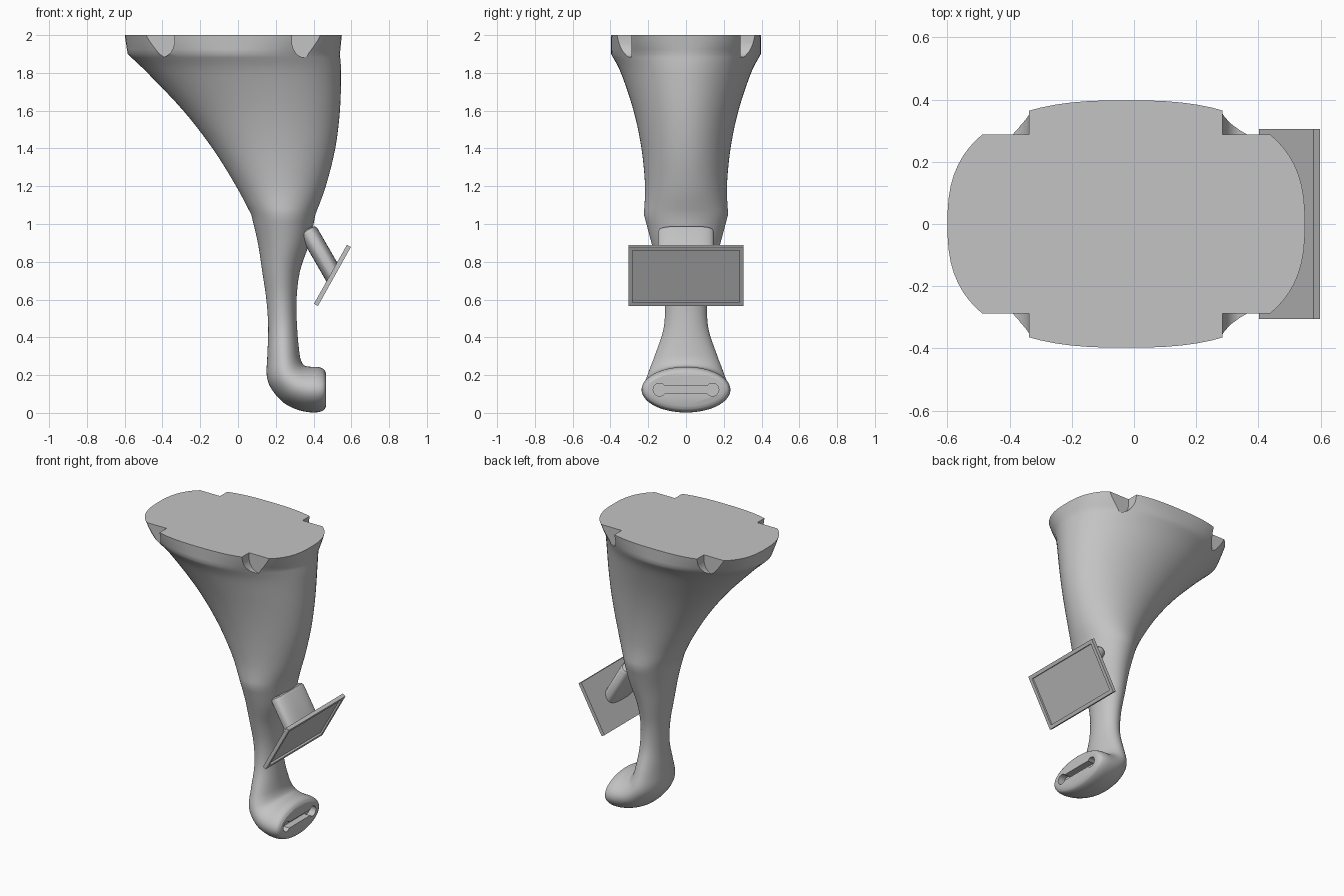
import bpy, bmesh, math
from mathutils import Vector, Matrix

if "Cube" in bpy.data.objects:
    bpy.data.objects.remove(bpy.data.objects["Cube"])

grey = bpy.data.materials.new("grey")
grey.diffuse_color = (0.55, 0.55, 0.55, 1)
grey.use_nodes = True
grey.node_tree.nodes["Principled BSDF"].inputs["Base Color"].default_value = grey.diffuse_color


def make(name, bm):
    bmesh.ops.recalc_face_normals(bm, faces=bm.faces[:])
    me = bpy.data.meshes.new(name)
    bm.to_mesh(me)
    bm.free()
    ob = bpy.data.objects.new(name, me)
    me.materials.append(grey)
    bpy.context.collection.objects.link(ob)
    return ob


def activate(ob):
    bpy.ops.object.select_all(action='DESELECT')
    ob.select_set(True)
    bpy.context.view_layer.objects.active = ob


def smooth(ob):
    activate(ob)
    bpy.ops.object.shade_smooth_by_angle(angle=math.radians(32))


def loft(name, rings):
    bm = bmesh.new()
    loops = [[bm.verts.new(p) for p in r] for r in rings]
    n = len(loops[0])
    for a, b in zip(loops, loops[1:]):
        for i in range(n):
            j = (i + 1) % n
            bm.faces.new((a[i], a[j], b[j], b[i]))
    bm.faces.new(loops[0])
    bm.faces.new(loops[-1])
    return make(name, bm)


def prism(name, pts, offset):
    pts = [Vector(p) for p in pts]
    return loft(name, [pts, [p + Vector(offset) for p in pts]])


def cut(ob, cutter):
    cutter.hide_render = True
    mod = ob.modifiers.new("cut", 'BOOLEAN')
    mod.operation, mod.solver, mod.object = 'DIFFERENCE', 'EXACT', cutter
    activate(ob)
    bpy.ops.object.modifier_apply(modifier=mod.name)
    bpy.data.objects.remove(cutter)


def oval(a, b, w, n, count=72):
    """Oval ring through a and b, half width w along y, roundness n."""
    c, h = (a + b) / 2, (b - a) / 2
    power = lambda v: math.copysign(abs(v) ** (2 / n), v)
    ring = []
    for i in range(count):
        t = 2 * math.pi * (i + 0.5) / count
        ring.append(c + h * power(math.cos(t)) + Vector((0, w * power(math.sin(t)), 0)))
    return ring


def spline(keys, steps):
    """Smooth in-between sections through the key sections."""
    k = [Vector(p) for p in keys]
    k = [2 * k[0] - k[1]] + k + [2 * k[-1] - k[-2]]
    out = []
    for i in range(1, len(k) - 2):
        p0, p1, p2, p3 = k[i - 1:i + 3]
        for s in range(steps):
            t = s / steps
            out.append(0.5 * (2 * p1 + (p2 - p0) * t + (2 * p0 - 5 * p1 + 4 * p2 - p3) * t * t
                              + (3 * p1 - p0 - 3 * p2 + p3) * t ** 3))
    return out + [k[-2]]


# Sections: left x, left z, right x, right z, half width, roundness
rim = [(-0.60, 2.0, 0.55, 2.0, 0.398, 2.6), (-0.585, 1.9, 0.54, 1.9, 0.397, 2.05)]
funnel = [(-0.585, 1.9, 0.54, 1.9, 0.397, 2.05), (-0.48, 1.8, 0.546, 1.8, 0.345, 2),
          (-0.29, 1.6, 0.54, 1.6, 0.278, 2), (-0.135, 1.4, 0.515, 1.4, 0.236, 2),
          (-0.01, 1.2, 0.465, 1.2, 0.217, 2), (0.07, 1.05, 0.41, 1.05, 0.223, 2)]
leg = [(0.07, 1.05, 0.41, 1.05, 0.223, 2), (0.105, 0.9, 0.378, 0.9, 0.183, 2),
       (0.128, 0.75, 0.328, 0.75, 0.143, 2), (0.15, 0.6, 0.31, 0.6, 0.114, 2),
       (0.16, 0.45, 0.313, 0.45, 0.118, 2), (0.155, 0.30, 0.325, 0.32, 0.163, 2),
       (0.152, 0.20, 0.335, 0.275, 0.19, 2), (0.175, 0.13, 0.35, 0.252, 0.206, 2),
       (0.24, 0.055, 0.368, 0.246, 0.221, 2), (0.32, 0.015, 0.392, 0.244, 0.231, 2),
       (0.40, 0.002, 0.425, 0.243, 0.235, 2), (0.45, 0.012, 0.452, 0.232, 0.226, 2),
       (0.466, 0.035, 0.466, 0.212, 0.205, 2)]
sections = spline(rim, 4) + spline(funnel, 5)[1:] + spline(leg, 4)[1:]
body = loft("body", [oval(Vector((s[0], 0, s[1])), Vector((s[2], 0, s[3])), s[4], s[5])
                     for s in sections])

# Four rounded corner notches in the top rim
for wall, d in ((-0.337, -1), (0.285, 1)):
    for side in (-1, 1):
        profile = [(0, 2.1), (0, 1.955), (0.007, 1.93), (0.02, 1.907),
                   (0.035, 1.892), (0.055, 1.883), (0.5, 1.88), (0.5, 2.1)]
        cut(body, prism("notch_cutter", [(wall + d * x, side * 0.288, z) for x, z in profile],
                        (0, side * 0.3, 0)))

# Dumbbell shaped slot in the end of the foot
r, half = 0.034, 0.02
spread = math.pi - math.asin(half / r)
slot = []
for side in (0, math.pi):
    for i in range(17):
        t = side - spread + 2 * spread * i / 16
        centre = 0.14 * math.cos(side)
        slot.append((0.42, centre + r * math.cos(t), 0.123 + r * math.sin(t)))
cut(body, prism("slot_cutter", slot, (0.1, 0, 0)))
smooth(body)

# Screen plate with recessed panel, tilted downward
normal = Vector((0.873, 0, -0.488)).normalized()
along = Vector((-0.488, 0, -0.873)).normalized()
centre = Vector((0.5, 0, 0.728))
bm = bmesh.new()
bmesh.ops.create_cube(bm, size=1, matrix=Matrix.Diagonal((0.358, 0.61, 0.024, 1)))
front = [f for f in bm.faces if f.normal.z > 0.9]
bmesh.ops.inset_region(bm, faces=front, thickness=0.032)
bmesh.ops.inset_region(bm, faces=front, thickness=0.0005, depth=-0.012)
turn = Matrix((along, (0, 1, 0), normal)).transposed().to_4x4()
bmesh.ops.transform(bm, matrix=Matrix.Translation(centre) @ turn, verts=bm.verts[:])
make("screen", bm)

# Flat oval arm running from the body to the screen
axis = Vector((0.5, 0, -0.866))
across = Vector((0.866, 0, 0.5))
start = Vector((0.366, 0, 0.972))
rings = []
for back, size in ((0.0, 0.6), (0.006, 0.85), (0.02, 1.0)):
    c, h = start + axis * back, across * 0.05 * size
    rings.append(oval(c - h, c + h, 0.148 - 0.05 * (1 - size), 2.8, 48))
rings.append([p + axis * ((centre - p).dot(normal) / axis.dot(normal)) for p in rings[-1]])
smooth(loft("screen_arm", rings))
